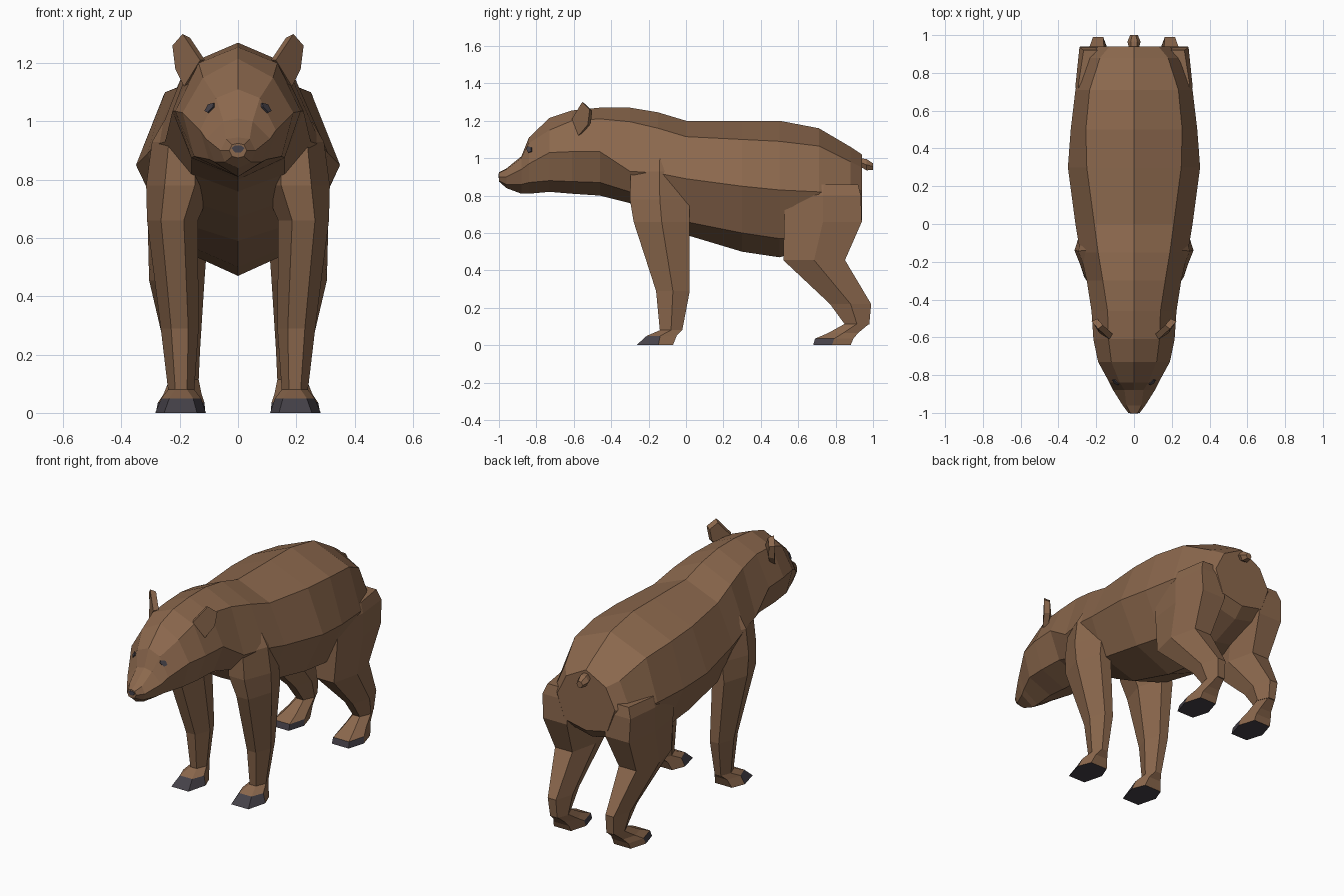
import bpy, bmesh, math
from mathutils import Vector
from mathutils.bvhtree import BVHTree

cube = bpy.data.objects.get("Cube")
if cube:
    bpy.data.objects.remove(cube)


def material(name, rgb):
    m = bpy.data.materials.new(name)
    m.use_nodes = True
    m.diffuse_color = (*rgb, 1)
    bsdf = m.node_tree.nodes["Principled BSDF"]
    bsdf.inputs["Base Color"].default_value = (*rgb, 1)
    bsdf.inputs["Roughness"].default_value = 0.9
    return m


FUR = material("brown_fur", (0.26, 0.138, 0.074))
DARK = material("dark_claw", (0.06, 0.053, 0.065))


def loft(name, rings, mats=(FUR,), rule=None, mirror=False):
    """Skin a list of closed rings, cap both ends, optionally mirror in x."""
    bm = bmesh.new()
    vs = [[bm.verts.new(p) for p in ring] for ring in rings]
    n = len(vs[0])
    for a, b in zip(vs, vs[1:]):
        for i in range(n):
            j = (i + 1) % n
            bm.faces.new((a[i], a[j], b[j], b[i]))
    bm.faces.new(vs[0])
    bm.faces.new(vs[-1])
    bmesh.ops.recalc_face_normals(bm, faces=bm.faces)
    if rule:
        for f in bm.faces:
            f.material_index = int(rule(f.calc_center_median()))
    me = bpy.data.meshes.new(name)
    bm.to_mesh(me)
    bm.free()
    ob = bpy.data.objects.new(name, me)
    bpy.context.collection.objects.link(ob)
    for m in mats:
        me.materials.append(m)
    if mirror:
        ob.modifiers.new("Mirror", 'MIRROR').use_mirror_merge = False
    return ob


def body_ring(y, top, ux, uz, sx, sz, lx, lz, bottom):
    half = [(ux, uz), (sx, sz), (lx, lz)]
    pts = [(0, top)] + half + [(0, bottom)] + [(-x, z) for x, z in reversed(half)]
    return [(x, y, z) for x, z in pts]


def leg_ring(z, cx, hw, y0, y1, k=0.45, mid=0.5):
    """Six-sided ring: flat front and back, widest in the middle."""
    ym = y0 + (y1 - y0) * mid
    return [(cx - k * hw, y0, z), (cx + k * hw, y0, z), (cx + hw, ym, z),
            (cx + k * hw, y1, z), (cx - k * hw, y1, z), (cx - hw, ym, z)]


# Head and trunk: y, top z, then upper, side and lower (x, z), bottom z
sections = [
    (-1.0, .925, .02, .92, .03, .90, .02, .88, .875),
    (-.96, .945, .04, .94, .06, .90, .045, .86, .84),
    (-.88, 1.01, .05, 1.0, .11, .94, .08, .86, .81),
    (-.84, 1.11, .075, 1.08, .13, .97, .10, .87, .81),
    (-.73, 1.215, .12, 1.15, .19, 1.03, .15, .88, .82),
    (-.61, 1.255, .135, 1.2, .215, 1.035, .16, .875, .81),
    (-.46, 1.27, .14, 1.21, .225, 1.035, .16, .87, .80),
    (-.30, 1.27, .165, 1.195, .25, .93, .16, .82, .76),
    (-.15, 1.245, .19, 1.16, .285, .92, .20, .74, .67),
    (0.0, 1.2, .21, 1.115, .31, .89, .22, .66, .59),
    (.30, 1.2, .25, 1.1, .35, .85, .23, .60, .50),
    (.50, 1.2, .255, 1.09, .335, .83, .22, .57, .47),
    (.71, 1.16, .235, 1.065, .31, .82, .21, .57, .53),
    (.88, 1.06, .18, .98, .25, .82, .17, .64, .60),
    (.94, 1.02, .13, .95, .19, .83, .14, .69, .66),
]
body = loft("body", [body_ring(*s) for s in sections])

# Front legs
loft("front_legs", [
    leg_ring(1.0, .185, .07, -.24, -.04),
    leg_ring(.93, .19, .105, -.295, .01),
    leg_ring(.78, .20, .115, -.30, .02),
    leg_ring(.66, .225, .087, -.28, .02),
    leg_ring(.29, .20, .065, -.16, .02),
    leg_ring(.08, .195, .045, -.14, -.02)], mirror=True)

# Hind legs
loft("hind_legs", [
    leg_ring(.86, .20, .095, .55, .92, .7),
    leg_ring(.80, .205, .105, .53, .935, .8),
    leg_ring(.66, .205, .105, .525, .94, .75),
    leg_ring(.455, .21, .095, .52, .85, .6),
    leg_ring(.22, .19, .06, .77, .99),
    leg_ring(.11, .185, .05, .85, .98)], mirror=True)


# Feet: dark soles and toe fronts
def foot(name, rings, toe_z, toe_y):
    loft(name, rings, (FUR, DARK),
         lambda c: c.z < .002 or (c.z < toe_z and c.y < toe_y), True)


foot("front_feet", [
    leg_ring(.08, .195, .045, -.14, -.02),
    leg_ring(.05, .195, .068, -.21, -.05, .6, .45),
    leg_ring(0, .197, .087, -.265, -.07, .65, .6)], .04, -.13)
foot("hind_feet", [
    leg_ring(.115, .185, .05, .85, .98),
    leg_ring(.065, .19, .065, .76, .92, .6),
    leg_ring(.035, .195, .08, .69, .895, .65),
    leg_ring(0, .197, .085, .68, .88, .65)], .03, .78)

# Ears
ear = [Vector(p) for p in ((.13, -.61, 1.21), (.19, -.555, 1.3), (.225, -.515, 1.26),
                           (.215, -.525, 1.18), (.185, -.575, 1.12))]
mid = sum(ear, Vector()) / len(ear)
back = [mid + (p - mid) * 0.85 + Vector((-.025, .02, 0)) for p in ear]
loft("ears", [ear, back], mirror=True)


# Tail
def round_ring(y, z, r):
    return [(r * math.cos(a), y, z + r * math.sin(a))
            for a in (math.tau * i / 6 for i in range(6))]


loft("tail", [round_ring(.91, .985, .02), round_ring(.965, .965, .035),
              round_ring(1.0, .955, .02)])

# Eyes: thin plates laid on the face surface
tree = BVHTree.FromPolygons([v.co for v in body.data.vertices],
                            [p.vertices for p in body.data.polygons])
hit, normal, _, _ = tree.ray_cast(Vector((.095, -2, 1.045)), Vector((0, 1, 0)))
side = normal.cross(Vector((0, 0, 1))).normalized()
up = side.cross(normal)
outline = [hit + side * a + up * b for a, b in
           ((-.02, -.012), (0, -.018), (.02, .004), (.016, .018), (-.012, .012))]
loft("eyes", [[p - normal * .002 for p in outline],
              [p + normal * .006 for p in outline]], (DARK,), mirror=True)

# Nose
nose = ((-.022, .908), (-.012, .917), (.012, .917), (.022, .908), (.01, .893), (-.01, .893))
loft("nose", [[(x, y, z) for x, z in nose] for y in (-.996, -1.002)], (DARK,))
